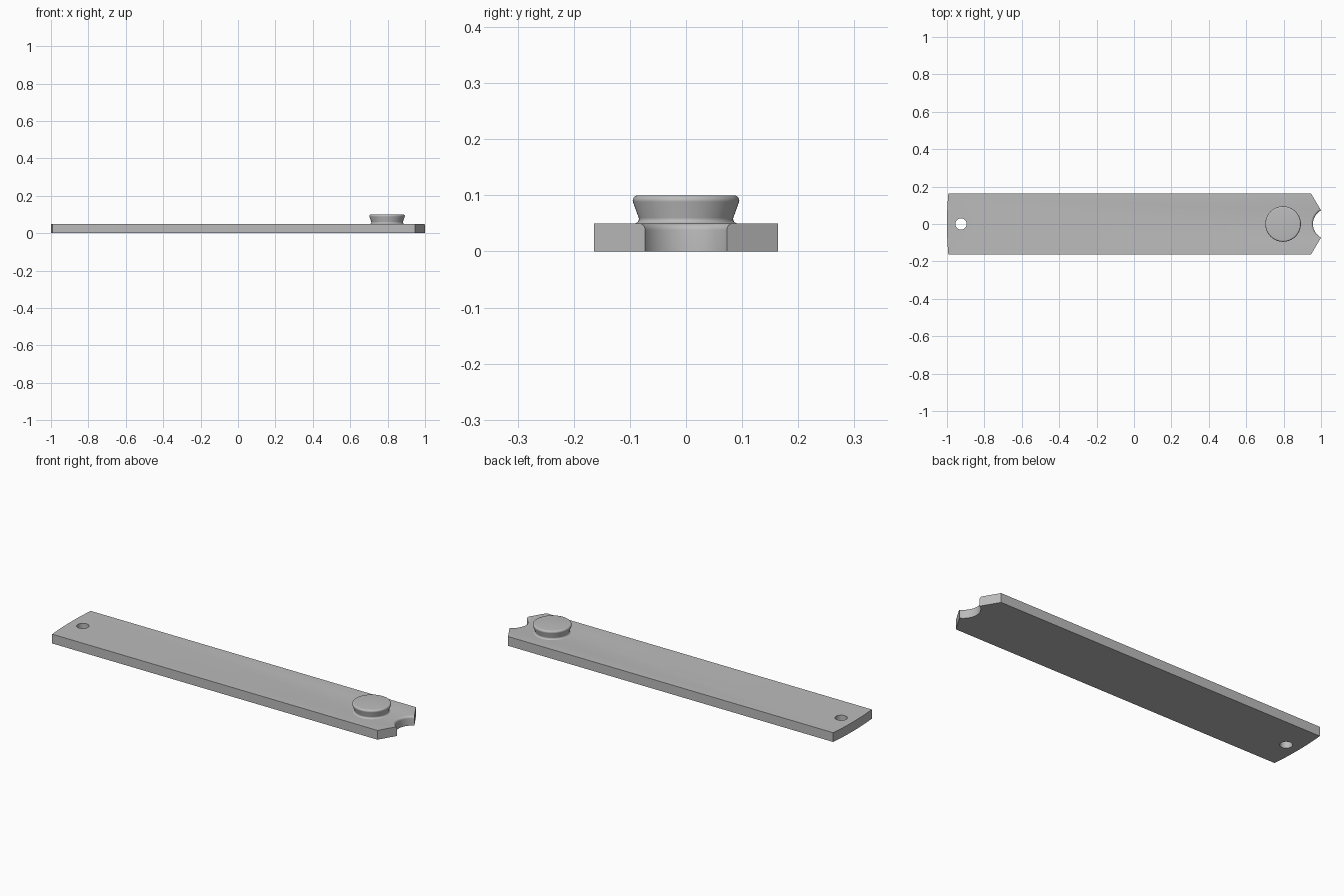
import bpy, bmesh
from math import sin, cos, pi, asin, radians

cube = bpy.data.objects.get("Cube")
if cube:
    bpy.data.objects.remove(cube, do_unlink=True)

THICK, HALF_W = 0.05, 0.164
KNOB_X, HOLE_X, NOTCH_X = 0.797, -0.925, 1.04

grey = bpy.data.materials.new("plain grey")
grey.use_nodes = True
COLOR = (0.5, 0.5, 0.5, 1)
grey.diffuse_color = COLOR
grey.node_tree.nodes["Principled BSDF"].inputs["Base Color"].default_value = COLOR


def finish(name, bm):
    bmesh.ops.recalc_face_normals(bm, faces=bm.faces[:])
    mesh = bpy.data.meshes.new(name)
    bm.to_mesh(mesh)
    bm.free()
    mesh.materials.append(grey)
    obj = bpy.data.objects.new(name, mesh)
    bpy.context.collection.objects.link(obj)
    return obj


def lathe(name, profile, x, steps=64):
    """Revolve (radius, z) points around a vertical axis at x."""
    bm = bmesh.new()
    verts = [bm.verts.new((r, 0, z)) for r, z in profile]
    edges = [bm.edges.new(pair) for pair in zip(verts, verts[1:])]
    bmesh.ops.spin(bm, geom=verts + edges, cent=(0, 0, 0), axis=(0, 0, 1),
                   angle=2 * pi, steps=steps)
    bmesh.ops.remove_doubles(bm, verts=bm.verts[:], dist=1e-5)
    bmesh.ops.translate(bm, verts=bm.verts[:], vec=(x, 0, 0))
    return finish(name, bm)


def arc(cr, cz, radius, start, end, n=6):
    """Points of a rounded corner, angles in degrees."""
    return [(cr + radius * cos(radians(start + (end - start) * i / n)),
             cz + radius * sin(radians(start + (end - start) * i / n)))
            for i in range(n + 1)]


# Bar: bowed left end swung about the knob, chamfered right end
sweep = 1 + KNOB_X
half = asin(HALF_W / sweep)
outline = [(KNOB_X - sweep * cos(half * t / 8), sweep * sin(half * t / 8))
           for t in range(8, -9, -1)]
outline += [(0.946, -HALF_W), (1.0, -0.073), (1.0, 0.073), (0.946, HALF_W)]
bm = bmesh.new()
base = bm.faces.new([bm.verts.new((x, y, 0)) for x, y in outline])
top = bmesh.ops.extrude_face_region(bm, geom=[base])["geom"]
bmesh.ops.translate(bm, vec=(0, 0, THICK),
                    verts=[v for v in top if isinstance(v, bmesh.types.BMVert)])
bar = finish("bar", bm)

# Cutters: pin hole, and end notch with a rounded upper rim
hole = lathe("hole_cutter", [(0, -0.1), (0.03, -0.1), (0.03, 0.2), (0, 0.2)], HOLE_X)
rim = arc(0.095, THICK - 0.012, 0.012, 180, 90)
notch = lathe("notch_cutter",
              [(0, -0.1), (0.083, -0.1)] + rim + [(0.095, 0.2), (0, 0.2)], NOTCH_X, 96)
bpy.context.view_layer.objects.active = bar
for cutter in (hole, notch):
    mod = bar.modifiers.new("cut", "BOOLEAN")
    mod.operation, mod.solver, mod.object = "DIFFERENCE", "EXACT", cutter
    bpy.ops.object.modifier_apply(modifier=mod.name)
    bpy.data.objects.remove(cutter, do_unlink=True)

# Knob: filleted foot, flared side, rounded lip, flat top
profile = arc(0.092, THICK + 0.008, 0.008, 270, 165)
profile += arc(0.086, 0.091, 0.009, -17, 90) + [(0, 0.1)]
knob = lathe("knob", profile, KNOB_X)

# Smooth the curved walls, keep the hard edges
for obj in (bar, knob):
    bpy.ops.object.select_all(action="DESELECT")
    obj.select_set(True)
    bpy.context.view_layer.objects.active = obj
    bpy.ops.object.shade_smooth_by_angle(angle=radians(30))
